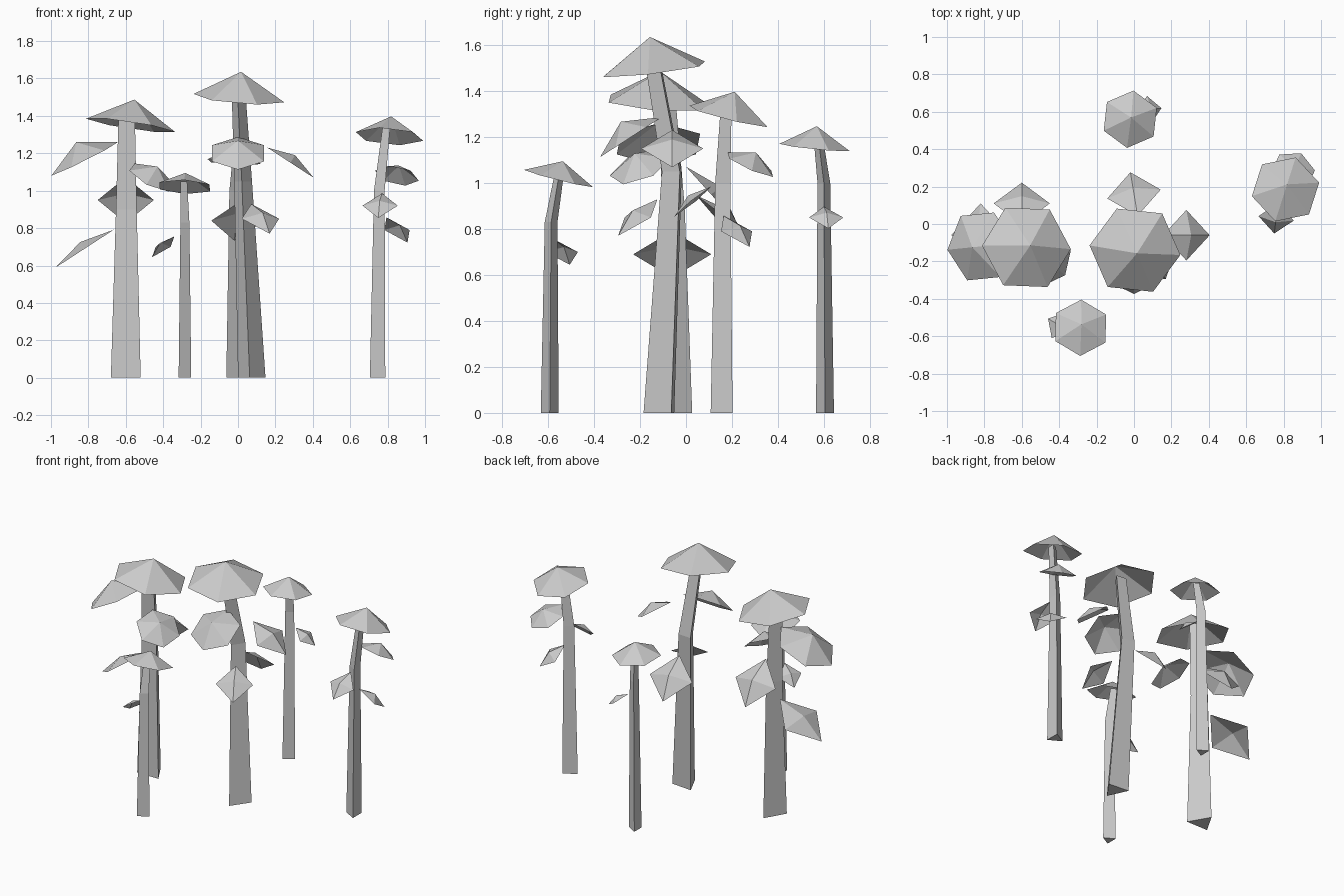
import bpy
import bmesh
from math import atan2, cos, sin, radians, tau
from mathutils import Vector

cube = bpy.data.objects.get("Cube")
if cube:
    bpy.data.objects.remove(cube, do_unlink=True)

UP = Vector((0, 0, 1))

grey = bpy.data.materials.new("plain_grey")
grey.use_nodes = True
grey.diffuse_color = (0.6, 0.6, 0.6, 1)
grey.node_tree.nodes["Principled BSDF"].inputs["Base Color"].default_value = grey.diffuse_color


def finish(name, bm):
    """Turn a bmesh into a flat shaded object."""
    bmesh.ops.recalc_face_normals(bm, faces=bm.faces)
    mesh = bpy.data.meshes.new(name)
    bm.to_mesh(mesh)
    bm.free()
    mesh.materials.append(grey)
    obj = bpy.data.objects.new(name, mesh)
    bpy.context.collection.objects.link(obj)


def trunk(name, spin, *rings):
    """Three-sided trunk lofted through rings of (centre, radius)."""
    bm = bmesh.new()
    loops = []
    for centre, radius in rings:
        angles = [radians(spin) + tau * i / 3 for i in range(3)]
        loops.append([bm.verts.new(Vector(centre) + radius * Vector((cos(a), sin(a), 0)))
                      for a in angles])
    for low, high in zip(loops, loops[1:]):
        for i in range(3):
            j = (i + 1) % 3
            bm.faces.new((low[i], low[j], high[j], high[i]))
    bm.faces.new(loops[0])
    bm.faces.new(loops[-1])
    finish(name, bm)


def canopy(name, centre, radius, lean=(0, 0), height=0.5, spin=0, sides=6, reach=1):
    """Open faceted cone whose axis leans sideways by the given slope."""
    axis = Vector((lean[0], lean[1], 1)).normalized()
    turn = UP.rotation_difference(axis)
    downhill = atan2(lean[1], lean[0])
    bm = bmesh.new()
    tip = bm.verts.new(Vector(centre) + axis * radius * height)
    ring = []
    for i in range(sides):
        angle = radians(spin) + tau * i / sides
        along, across = radius * reach * cos(angle), radius * sin(angle)
        flat = Vector((along * cos(downhill) - across * sin(downhill),
                       along * sin(downhill) + across * cos(downhill), 0))
        ring.append(bm.verts.new(Vector(centre) + turn @ flat))
    for i in range(sides):
        bm.faces.new((ring[i], ring[(i + 1) % sides], tip))
    finish(name, bm)


def leaf(name, centre, radius, lean, height=0.35):
    """Small four-sided bough pointing downhill."""
    canopy(name, centre, radius, lean, height, sides=4, reach=1.1)


# Left tree
trunk("left_trunk", 90, ((-0.6, -0.065, 0), 0.092), ((-0.597, -0.07, 0.9), 0.064),
      ((-0.595, -0.1, 1.42), 0.05))
canopy("left_crown", (-0.575, -0.125, 1.35), 0.24, (0.15, 0.08), 0.58, spin=-30)
canopy("left_west_bough", (-0.82, -0.12, 1.17), 0.2, (-0.5, -0.05))
canopy("left_front_bough", (-0.46, -0.2, 1.07), 0.14, (0.5, -0.4))
leaf("left_back_leaf", (-0.6, 0.11, 0.95), 0.15, (0, 1.1))
leaf("left_low_leaf", (-0.82, -0.06, 0.69), 0.17, (-0.65, 0), 0.25)

# Central tall tree
trunk("central_trunk", -95, ((0.07, -0.1, 0), 0.085), ((0.025, -0.05, 1.05), 0.055),
      ((0, -0.14, 1.55), 0.042))
canopy("central_crown", (0.005, -0.14, 1.495), 0.245, (0.08, -0.12), 0.58, spin=50)
canopy("central_front_bough", (0, -0.24, 1.2), 0.16, (0, -0.65))
leaf("central_east_leaf", (0.28, -0.06, 1.15), 0.135, (0.65, 0))
leaf("central_back_leaf", (0, 0.16, 0.84), 0.145, (-0.15, 0.9))
leaf("central_low_leaf", (0.12, -0.21, 0.85), 0.115, (0.4, -0.7))

# Right tree
trunk("right_trunk", -60, ((0.76, 0.155, 0), 0.055), ((0.765, 0.16, 1), 0.038),
      ((0.8, 0.175, 1.34), 0.027))
canopy("right_crown", (0.81, 0.185, 1.29), 0.185, (0.08, 0.25), 0.6, spin=60)
canopy("right_back_bough", (0.85, 0.28, 1.08), 0.12, (0.2, 0.45))
leaf("right_front_leaf", (0.76, 0.03, 0.92), 0.095, (-0.1, -0.8))
leaf("right_low_leaf", (0.85, 0.22, 0.79), 0.095, (0.6, 0.6))

# Small front tree
trunk("front_trunk", 0, ((-0.295, -0.593, 0), 0.045), ((-0.292, -0.587, 0.83), 0.032),
      ((-0.295, -0.55, 1.05), 0.023))
canopy("front_crown", (-0.285, -0.555, 1.02), 0.155, (0.05, 0.25), spin=10)
leaf("front_leaf", (-0.4, -0.54, 0.7), 0.08, (-0.7, 0.4))

# Small back tree
trunk("back_trunk", 0, ((-0.04, 0.605, 0), 0.045), ((-0.03, 0.6, 1), 0.032),
      ((-0.015, 0.575, 1.2), 0.023))
canopy("back_crown", (-0.02, 0.56, 1.155), 0.155, (0.05, 0.1), 0.6, spin=20)
leaf("back_leaf", (0.08, 0.61, 0.85), 0.075, (0.7, 0.1))
